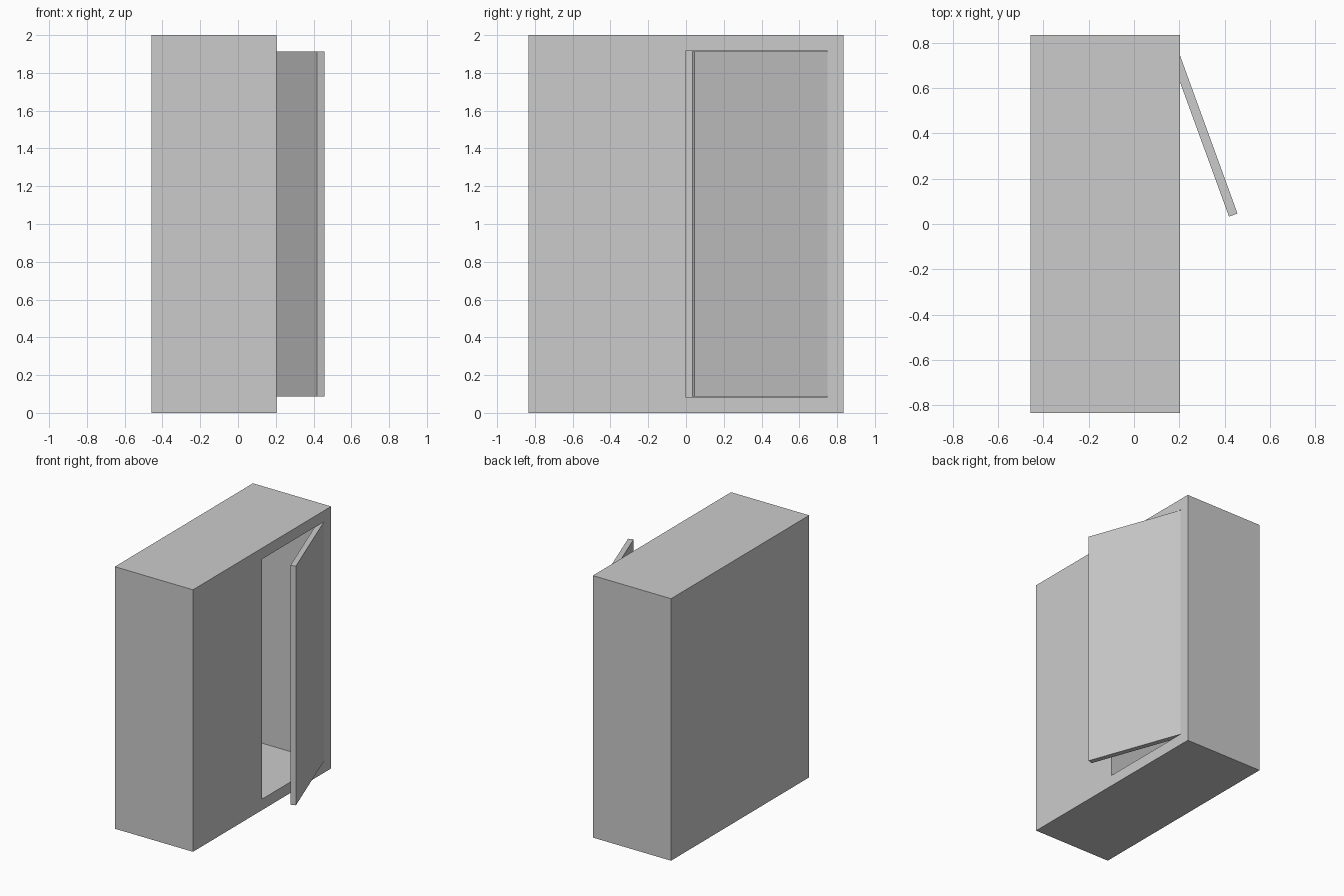
import bpy
from math import radians
from mathutils import Matrix

if "Cube" in bpy.data.objects:
    bpy.data.objects.remove(bpy.data.objects["Cube"])


def box(name, lo, hi):
    """Axis-aligned box between two corners, origin at the world origin."""
    bpy.ops.mesh.primitive_cube_add(size=1)
    ob = bpy.context.object
    ob.name = name
    centre = [(a + b) / 2 for a, b in zip(lo, hi)]
    size = [b - a for a, b in zip(lo, hi)]
    ob.data.transform(Matrix.Translation(centre) @ Matrix.Diagonal(size + [1]))
    return ob


# cabinet body with one open compartment
body = box("cabinet_body", (-0.457, -0.833, 0), (0.203, 0.833, 2))
cutter = box("compartment_cutter", (-0.375, -0.003, 0.084), (0.4, 0.75, 1.916))
cut = body.modifiers.new("compartment", 'BOOLEAN')
cut.operation = 'DIFFERENCE'
cut.solver = 'EXACT'
cut.object = cutter
bpy.context.view_layer.objects.active = body
bpy.ops.object.modifier_apply(modifier=cut.name)
bpy.data.objects.remove(cutter)

# door, hinged on its outer edge and swung ajar
door = box("door", (-0.04, -0.748, 0.087), (0, 0, 1.913))
door.location = (0.201, 0.749, 0)
door.rotation_euler.z = radians(20)
